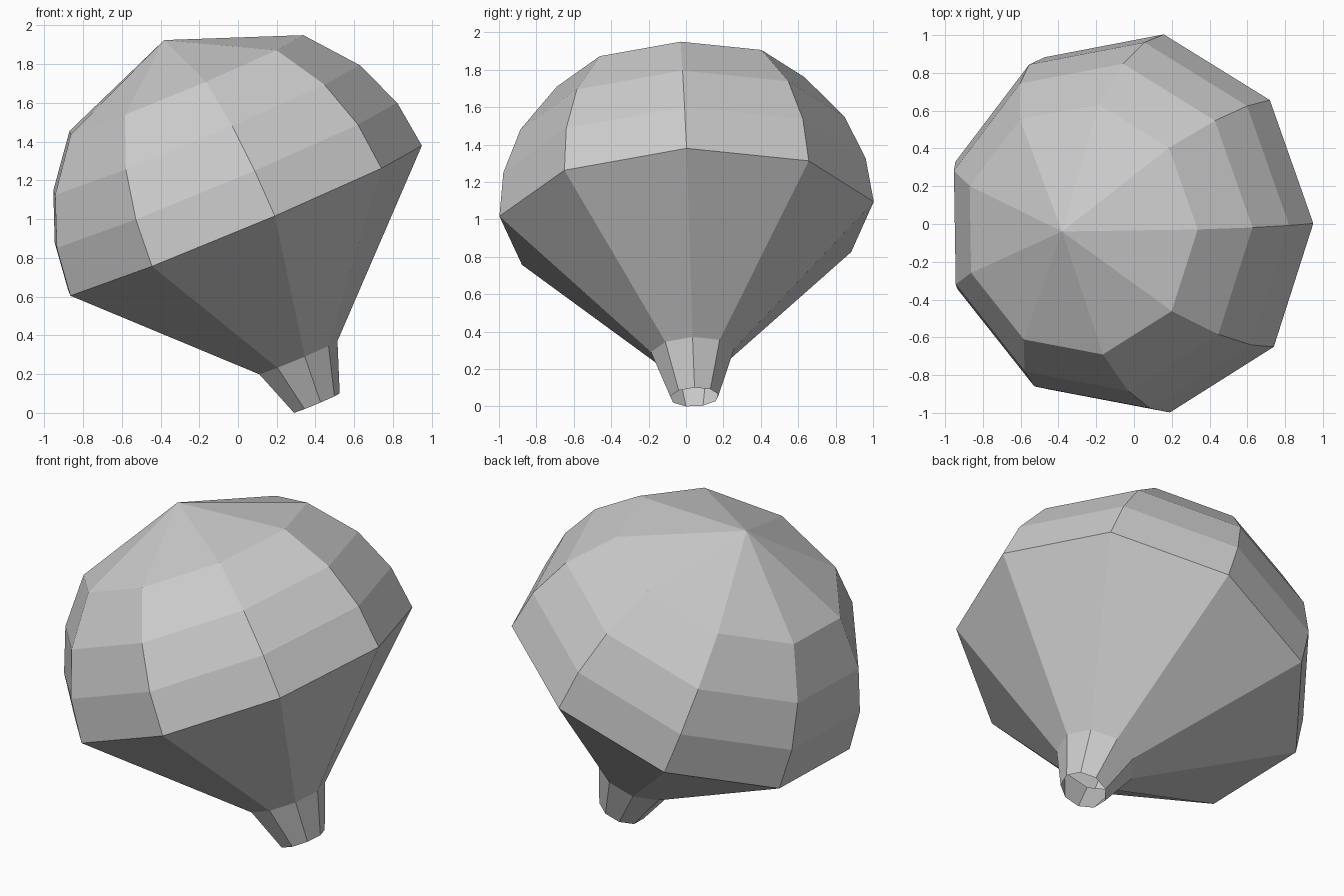
import bpy, bmesh
from math import sqrt, sin, cos, radians, pi

if "Cube" in bpy.data.objects:
    bpy.data.objects.remove(bpy.data.objects["Cube"])

SIDES = 9
R = 1.017
CENTRE = (0.011, 0.003, 0.987)
TILT = (radians(2.4), radians(-22.7), 0)


def lathe(name, profile):
    """Revolve (radius, height) points into a flat-faced shell; radius 0 makes a tip."""
    bm = bmesh.new()
    rings = []
    for r, h in profile:
        n = SIDES if r > 0 else 1
        rings.append([bm.verts.new((r * cos(2 * pi * i / SIDES),
                                    r * sin(2 * pi * i / SIDES), h)) for i in range(n)])
    for low, high in zip(rings, rings[1:]):
        for i in range(SIDES):
            j = (i + 1) % SIDES
            if len(high) == 1:
                bm.faces.new((low[i], low[j], high[0]))
            else:
                bm.faces.new((low[i], low[j], high[j], high[i]))
    mesh = bpy.data.meshes.new(name)
    bm.to_mesh(mesh)
    bm.free()
    obj = bpy.data.objects.new(name, mesh)
    obj.location = CENTRE
    obj.rotation_euler = TILT
    bpy.context.collection.objects.link(obj)
    return obj


# Domed top: hemisphere cut at equal heights
lathe("balloon_dome", [(R * sqrt(1 - (k / 4) ** 2), R * k / 4) for k in range(5)])

# Tapered lower envelope
lathe("balloon_cone", [(0.226, -0.75 * R), (R, 0)])

# Open neck at the bottom
lathe("balloon_neck", [(0.132, -R), (0.226, -0.75 * R)])
